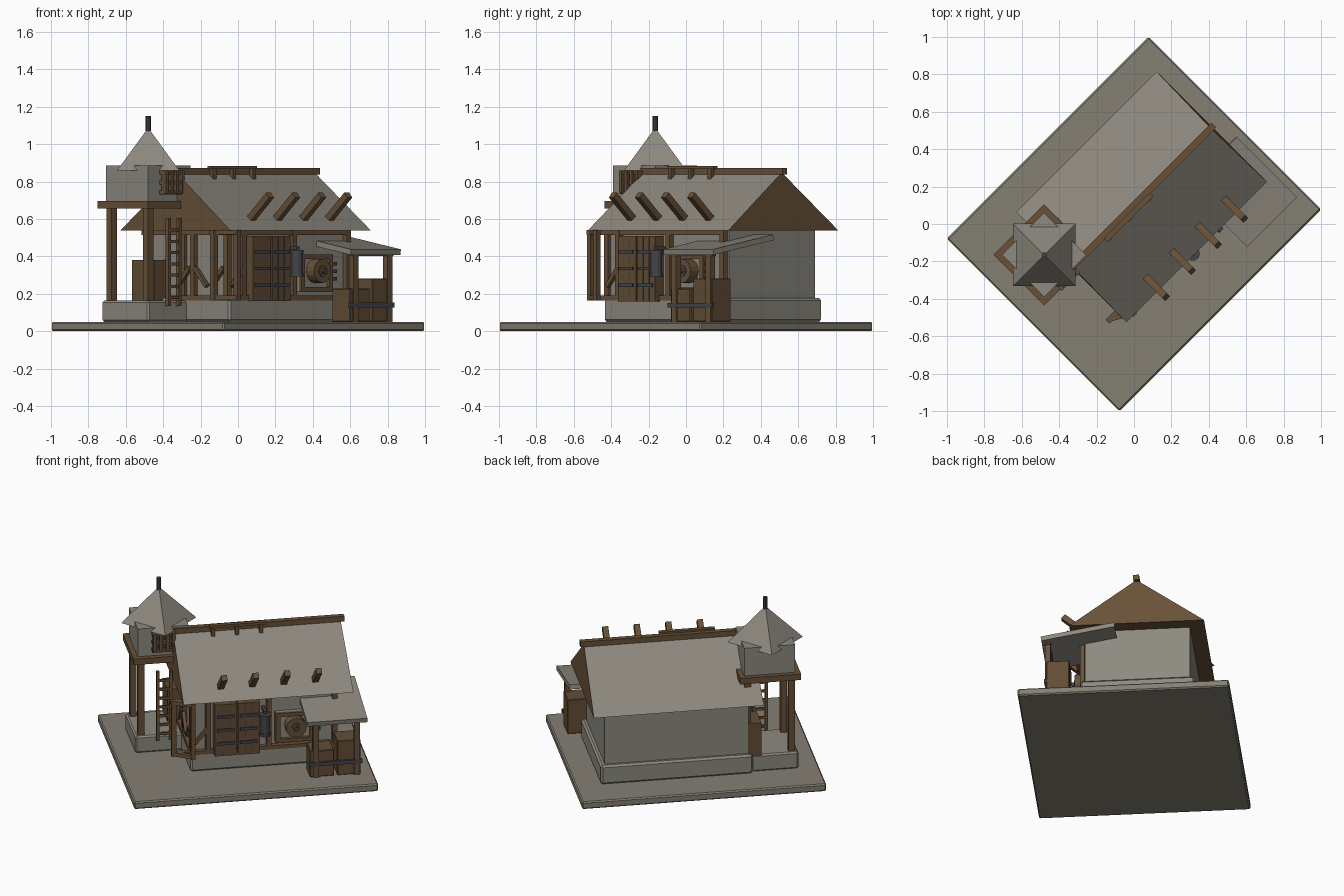
import bpy, bmesh, math
from mathutils import Matrix, Vector

if "Cube" in bpy.data.objects:
    bpy.data.objects.remove(bpy.data.objects["Cube"])

# The whole yard is laid out along its own axes, then turned 45 degrees
TURN = Matrix.Rotation(math.radians(45), 4, 'Z')


def material(name, rgb):
    m = bpy.data.materials.new(name)
    m.diffuse_color = (*rgb, 1)
    m.use_nodes = True
    m.node_tree.nodes["Principled BSDF"].inputs["Base Color"].default_value = m.diffuse_color
    return m


GROUND = material("ground stone", (0.235, 0.215, 0.175))
STONE = material("wall stone", (0.265, 0.255, 0.215))
SLATE = material("roof slate", (0.27, 0.25, 0.21))
WOOD = material("brown timber", (0.14, 0.083, 0.04))
PLANK = material("plank brown", (0.125, 0.074, 0.036))
IRON = material("dark iron", (0.058, 0.06, 0.068))


def finish(name, bm, mats, matrix=Matrix(), bevel=0):
    me = bpy.data.meshes.new(name)
    bmesh.ops.recalc_face_normals(bm, faces=bm.faces)
    bm.to_mesh(me)
    bm.free()
    for m in mats:
        me.materials.append(m)
    ob = bpy.data.objects.new(name, me)
    bpy.context.collection.objects.link(ob)
    ob.matrix_world = TURN @ matrix
    if bevel:
        b = ob.modifiers.new("Bevel", 'BEVEL')
        b.width, b.segments = bevel, 1
    return ob


def box(name, u, v, z, mat, bevel=0):
    """Box from ranges along the three axes."""
    bm = bmesh.new()
    bmesh.ops.create_cube(bm, size=1)
    size = Vector((u[1] - u[0], v[1] - v[0], z[1] - z[0]))
    bmesh.ops.scale(bm, vec=size, verts=bm.verts)
    mid = Matrix.Translation((sum(u) / 2, sum(v) / 2, sum(z) / 2))
    return finish(name, bm, [mat], mid, bevel)


def bar(name, a, b, w, mat=WOOD):
    """Square timber between two points."""
    a, b = Vector(a), Vector(b)
    d = b - a
    bm = bmesh.new()
    bmesh.ops.create_cube(bm, size=1)
    bmesh.ops.scale(bm, vec=(w, w, d.length), verts=bm.verts)
    z = d.normalized()
    side = Vector((1, 0, 0)) if abs(z.x) < 0.9 else Vector((0, 1, 0))
    y = z.cross(side).normalized()
    rot = Matrix((y.cross(z), y, z)).transposed().to_4x4()
    return finish(name, bm, [mat], Matrix.Translation((a + b) / 2) @ rot)


def cone(name, centre, r1, r2, h, mat, sides=12, rot=Matrix()):
    bm = bmesh.new()
    bmesh.ops.create_cone(bm, cap_ends=True, segments=sides, radius1=r1, radius2=r2, depth=h)
    return finish(name, bm, [mat], Matrix.Translation(centre) @ rot)


# Ground slab, foundations and house walls
box("ground_slab", (-0.7625, 0.7625), (-0.6525, 0.6525), (0, 0.05), GROUND, 0.008)
box("house_foundation", (-0.345, 0.606), (-0.28, 0.425), (0.05, 0.177), STONE, 0.012)
box("house_walls", (-0.32, 0.578), (-0.253, 0.397), (0.17, 0.55), STONE)

# Gable roof: slate slopes, timber ends and underside
bm = bmesh.new()
ends = []
for u, ur in ((-0.40, -0.395), (0.662, 0.652)):
    ends.append([bm.verts.new(p) for p in
                 ((u, -0.343, 0.538), (ur, 0.072, 0.848), (u, 0.49, 0.538))])
for e in ends:
    bm.faces.new(e)
for i in range(3):
    j = (i + 1) % 3
    bm.faces.new((ends[0][i], ends[0][j], ends[1][j], ends[1][i])).material_index = int(i < 2)
finish("house_roof", bm, [WOOD, SLATE])
box("ridge_beam", (-0.40, 0.675), (0.054, 0.09), (0.837, 0.872), WOOD)
box("ridge_rail", (-0.17, 0.177), (0.032, 0.06), (0.866, 0.884), WOOD)
for u in (-0.15, 0.0, 0.15):
    box("ridge_rail_post", (u - 0.012, u + 0.012), (0.026, 0.05), (0.81, 0.87), WOOD)

# Four struts rising from the front slope
for i in range(4):
    u = -0.155 + i * 0.197
    bar("roof_strut", (u, -0.24, 0.59), (u, -0.398, 0.728), 0.036)

# Timber frame along the front and the left end
box("front_top_beam", (-0.47, 0.57), (-0.283, -0.255), (0.515, 0.54), WOOD)
box("front_sill_beam", (-0.46, 0.57), (-0.285, -0.255), (0.165, 0.19), WOOD)
for u in (-0.45, -0.235, 0.145, 0.555):
    box("front_post", (u - 0.015, u + 0.015), (-0.285, -0.255), (0.165, 0.54), WOOD)
box("left_top_beam", (-0.348, -0.32), (-0.27, 0.38), (0.515, 0.54), WOOD)
box("left_sill_beam", (-0.348, -0.32), (-0.27, 0.20), (0.165, 0.19), WOOD)
for v in (-0.255, 0.0):
    box("left_post", (-0.348, -0.318), (v - 0.015, v + 0.015), (0.165, 0.54), WOOD)
for v, s in ((0.0, 1), (0.0, -1), (-0.255, 1)):
    bar("left_brace", (-0.345, v + s * 0.02, 0.34), (-0.345, v + s * 0.11, 0.24), 0.022)
bar("front_brace", (-0.32, -0.275, 0.24), (-0.235, -0.275, 0.34), 0.022)

# Open frame gate at the front left corner
bar("gate_post", (-0.34, -0.335, 0.165), (-0.34, -0.335, 0.54), 0.028)
for z in (0.178, 0.528):
    bar("gate_rail", (-0.45, -0.27, z), (-0.34, -0.335, z), 0.024)

# Double door with iron straps
for u in (-0.2, -0.054):
    box("door_leaf", (u, u + 0.136), (-0.315, -0.25), (0.16, 0.508), PLANK)
    for k in range(2):
        x = u + 0.045 * (k + 1)
        box("door_board_gap", (x - 0.002, x + 0.002), (-0.317, -0.31), (0.165, 0.503), IRON)
    for z in (0.245, 0.335, 0.425):
        box("door_strap", (u + 0.012, u + 0.12), (-0.324, -0.31), (z - 0.009, z + 0.009), IRON)

# Hanging lantern beside the door
cone("lantern_body", (0.11, -0.335, 0.36), 0.031, 0.031, 0.13, IRON)
for z in (0.30, 0.425):
    cone("lantern_rim", (0.11, -0.335, z), 0.037, 0.037, 0.018, IRON)
bar("lantern_arm", (0.11, -0.25, 0.445), (0.11, -0.345, 0.445), 0.018, IRON)

# Framed panel with a round wooden target
U0, U1, Z0, Z1 = 0.185, 0.425, 0.21, 0.41
box("panel", (U0, U1), (-0.275, -0.25), (Z0, Z1), STONE)
for z in (Z0, Z1 - 0.025):
    box("panel_rail", (U0, U1), (-0.295, -0.25), (z, z + 0.025), WOOD)
for u in (U0, U1 - 0.028):
    box("panel_stile", (u, u + 0.028), (-0.295, -0.25), (Z0, Z1), WOOD)
FACE = Matrix.Rotation(math.radians(90), 4, 'X')
cone("target_disc", (0.305, -0.305, 0.322), 0.064, 0.064, 0.06, WOOD, 16, FACE)
cone("target_ring", (0.305, -0.335, 0.322), 0.03, 0.03, 0.012, PLANK, 16, FACE)
cone("target_hub", (0.305, -0.342, 0.322), 0.016, 0.016, 0.03, IRON, 12, FACE)
for z in (0.28, 0.32, 0.36):
    box("panel_hinge", (0.425, 0.465), (-0.285, -0.25), (z - 0.009, z + 0.009), IRON)

# Sloping awning with posts and crates
mid = Matrix.Translation((0.53, -0.285, 0.462))
bm = bmesh.new()
bmesh.ops.create_cube(bm, size=1)
bmesh.ops.scale(bm, vec=(0.376, 0.46, 0.03), verts=bm.verts)
finish("awning", bm, [SLATE], mid @ Matrix.Rotation(math.atan2(0.078, 0.45), 4, 'X'))
for u in (0.4, 0.658):
    box("awning_post", (u - 0.018, u + 0.018), (-0.492, -0.456), (0.05, 0.428), WOOD)
box("awning_beam", (0.375, 0.685), (-0.49, -0.46), (0.402, 0.422), WOOD)
box("low_crate", (0.365, 0.515), (-0.483, -0.345), (0.05, 0.227), PLANK, 0.004)
box("tall_crate", (0.535, 0.68), (-0.483, -0.34), (0.05, 0.282), PLANK, 0.004)
box("crate_band", (0.355, 0.69), (-0.495, -0.478), (0.127, 0.152), IRON)

# Watchtower: base, legs, platform, cabin and pointed roof
TU, TV = -0.456, 0.223


def square(name, half, z, mat, bevel=0):
    return box(name, (TU - half, TU + half), (TV - half, TV + half), z, mat, bevel)


square("tower_base", 0.177, (0.05, 0.163), STONE, 0.01)
for su in (-1, 1):
    for sv in (-1, 1):
        u, v = TU + su * 0.138, TV + sv * 0.138
        box("tower_leg", (u - 0.02, u + 0.02), (v - 0.02, v + 0.02), (0.16, 0.66), WOOD)
square("tower_platform", 0.191, (0.657, 0.697), WOOD)
square("tower_cabin", 0.159, (0.697, 0.885), STONE)
cone("tower_roof", (TU, TV, 0.972), 0.235, 0.003, 0.225, SLATE, 4)
cone("tower_finial", (TU, TV, 1.11), 0.014, 0.014, 0.08, IRON, 8)

# Barred tower window
VW = TV - 0.159
box("window_back", (TU - 0.06, TU + 0.06), (VW - 0.012, VW), (0.745, 0.85), IRON)
for z in (0.742, 0.795, 0.848):
    box("window_rail", (TU - 0.072, TU + 0.072), (VW - 0.035, VW), (z - 0.01, z + 0.01), WOOD)
for i in range(4):
    u = TU - 0.06 + i * 0.04
    box("window_bar", (u - 0.01, u + 0.01), (VW - 0.045, VW - 0.01), (0.735, 0.858), WOOD)

# Ladder and the plank locker under the tower
for s in (-1, 1):
    u = TU + s * 0.04
    box("ladder_rail", (u - 0.009, u + 0.009), (0.02, 0.042), (0.135, 0.605), WOOD)
for i in range(7):
    z = 0.18 + i * 0.06
    box("ladder_rung", (TU - 0.04, TU + 0.04), (0.024, 0.038), (z - 0.008, z + 0.008), WOOD)
box("plank_locker", (-0.40, -0.318), (0.23, 0.402), (0.16, 0.38), PLANK)
